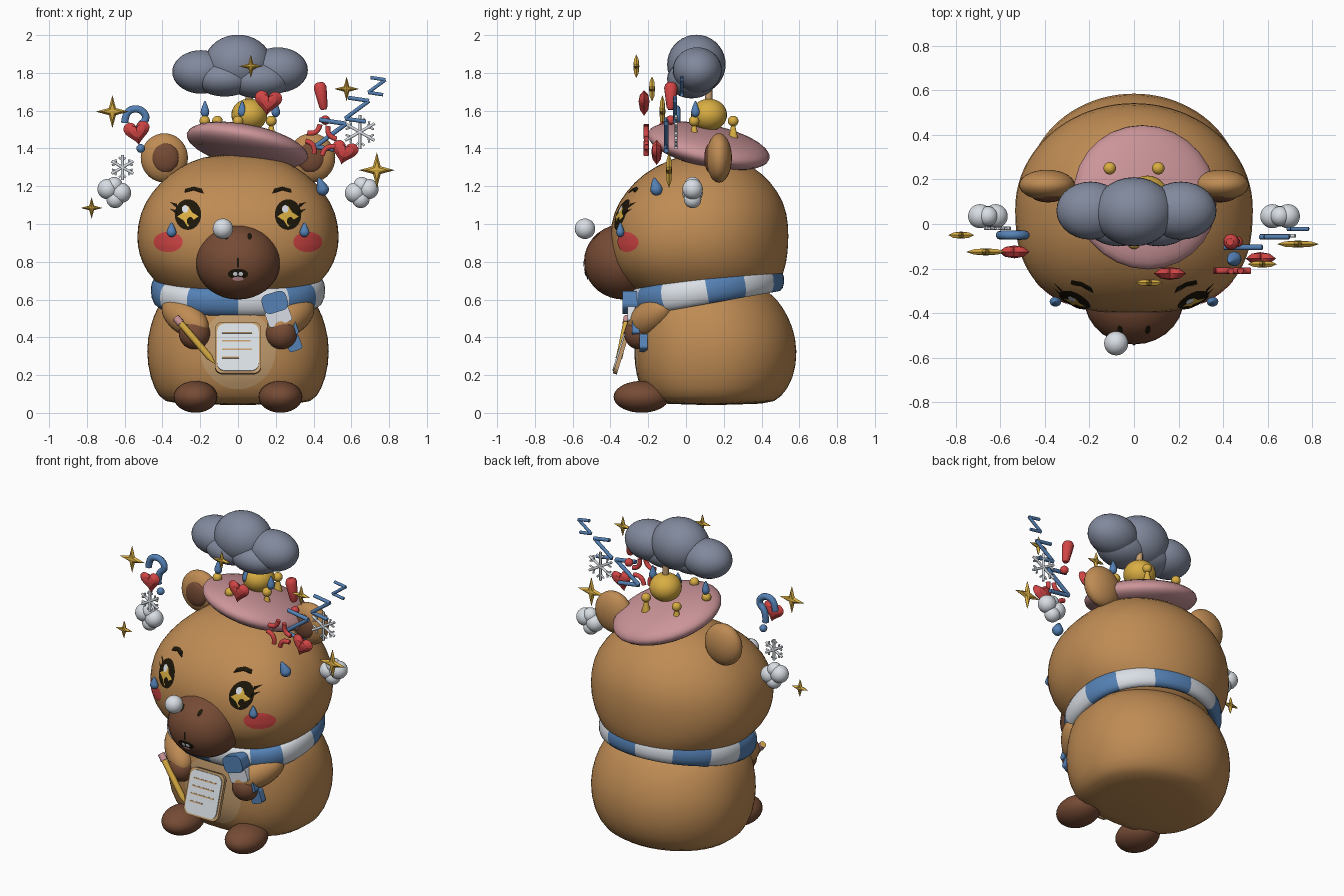
import bpy, bmesh
from math import sin, cos, pi, radians
from mathutils import Matrix, Vector, Euler
from mathutils.bvhtree import BVHTree

if "Cube" in bpy.data.objects:
    bpy.data.objects.remove(bpy.data.objects["Cube"])


def material(name, *rgb):
    m = bpy.data.materials.new(name)
    m.use_nodes = True
    m.diffuse_color = (*rgb, 1)
    m.node_tree.nodes["Principled BSDF"].inputs["Base Color"].default_value = (*rgb, 1)
    return m


FUR = material("fur brown", .52, .26, .088)
DARK = material("dark brown", .18, .07, .035)
BLUE = material("blue", .09, .22, .46)
WHITE = material("white", .69, .73, .78)
PINK = material("pink", .60, .30, .32)
GREY = material("storm grey", .22, .25, .335)
GOLD = material("gold", .69, .42, .055)
RED = material("red", .65, .06, .06)
BLACK = material("near black", .012, .008, .003)
TAN = material("tan", .55, .34, .16)


def finish(bm, name, *mats, smooth=True):
    bmesh.ops.recalc_face_normals(bm, faces=bm.faces)
    for f in bm.faces:
        f.smooth = smooth
    me = bpy.data.meshes.new(name)
    bm.to_mesh(me)
    bm.free()
    for m in mats:
        me.materials.append(m)
    ob = bpy.data.objects.new(name, me)
    bpy.context.collection.objects.link(ob)
    return ob


def ball(name, c, r, mat, rot=(0, 0, 0), drop=False):
    r = (r, r, r) if isinstance(r, (int, float)) else r
    bm = bmesh.new()
    bmesh.ops.create_uvsphere(bm, u_segments=28, v_segments=18, radius=1)
    if drop:  # draw the upper half out to a point
        for v in bm.verts:
            if v.co.z > 0:
                v.co.x *= 1 - .55 * v.co.z
                v.co.y *= 1 - .55 * v.co.z
                v.co.z *= 1.9
    rot = rot if hasattr(rot, "to_matrix") else Euler(rot)
    bm.transform(Matrix.LocRotScale(Vector(c), rot, Vector(r)))
    return finish(bm, name, mat)


def plump(t, rx, ry):
    """Point on an ellipse whose front half is a little squarer."""
    c, s = cos(t), sin(t)
    p = .77 if s < 0 else 1
    return rx * abs(c) ** p * (1 if c > 0 else -1), ry * abs(s) ** p * (1 if s > 0 else -1)


def loft(name, rings, mat, n=40):
    """Stack of rounded outlines (z, y centre, x radius, y radius)."""
    bm = bmesh.new()
    rows = []
    for z, yc, rx, ry in rings:
        xy = [plump(2 * pi * i / n, rx, ry) for i in range(n)]
        rows.append([bm.verts.new((x, yc + y, z)) for x, y in xy])
    for a, b in zip(rows, rows[1:]):
        for i in range(n):
            bm.faces.new((a[i], a[(i + 1) % n], b[(i + 1) % n], b[i]))
    bm.faces.new(rows[0])
    bm.faces.new(rows[-1])
    ob = finish(bm, name, mat)
    ob.modifiers.new("smooth", "SUBSURF").levels = 1
    return ob


def tube(name, pts, r, mat, radii=None, smooth_path=False):
    cu = bpy.data.curves.new(name, "CURVE")
    cu.dimensions = "3D"
    cu.bevel_depth, cu.bevel_resolution, cu.use_fill_caps = r, 3, True
    sp = cu.splines.new("NURBS" if smooth_path else "POLY")
    sp.points.add(len(pts) - 1)
    for i, p in enumerate(pts):
        sp.points[i].co = (*p, 1)
        sp.points[i].radius = radii[i] if radii else 1
    if smooth_path:
        sp.use_endpoint_u, sp.order_u = True, 3
    cu.materials.append(mat)
    ob = bpy.data.objects.new(name, cu)
    bpy.context.collection.objects.link(ob)


def box(name, size, matrix, mat, bevel=0):
    bm = bmesh.new()
    bmesh.ops.create_cube(bm, size=1)
    bm.transform(Matrix.Diagonal((*size, 1)))
    if bevel:  # round the corners seen from the front
        edges = [e for e in bm.edges if abs((e.verts[0].co - e.verts[1].co).y) > size[1] * .5]
        bmesh.ops.bevel(bm, geom=edges, offset=bevel, segments=5, profile=.5, affect="EDGES")
    bm.transform(matrix)
    return finish(bm, name, mat, smooth=False)


# Flat outlines, given as (x, z)
def oval(rx, rz, n=28):
    return [(rx * cos(2 * pi * i / n), rz * sin(2 * pi * i / n)) for i in range(n)]


def star(r, inner=.3):
    return [(k * cos(i * pi / 4), k * sin(i * pi / 4)) for i in range(8) for k in [inner * r if i % 2 else r]]


def heart(r, n=28):
    ts = [2 * pi * i / n for i in range(n)]
    return [(r * sin(t) ** 3, r * (13 * cos(t) - 5 * cos(2 * t) - 2 * cos(3 * t) - cos(4 * t)) / 16) for t in ts]


def puffy(name, outline, c, depth, mat, tilt=0):
    bm = bmesh.new()
    rim = [bm.verts.new((x, 0, z)) for x, z in outline]
    for y in (-depth, depth):
        tip = bm.verts.new((0, y, 0))
        mid = [bm.verts.new((x * .6, y * .75, z * .6)) for x, z in outline]
        for i in range(len(rim)):
            bm.faces.new((rim[i], rim[i - 1], mid[i - 1], mid[i]))
            bm.faces.new((mid[i], mid[i - 1], tip))
    bm.transform(Matrix.Translation(c) @ Matrix.Rotation(tilt, 4, "Y"))
    return finish(bm, name, mat, smooth=False)


def decal(name, tree, outline, cx, cz, mat, lift=.004, rings=5):
    """Thin painted patch laid on the front of a surface."""
    def hit(x, z):
        p = tree.ray_cast(Vector((x, -3, z)), Vector((0, 1, 0)))[0]
        return Vector((x, (p.y if p else -.2) - lift, z))
    bm = bmesh.new()
    mid = bm.verts.new(hit(cx, cz))
    prev = None
    for k in range(1, rings + 1):
        row = [bm.verts.new(hit(cx + x * k / rings, cz + z * k / rings)) for x, z in outline]
        for i in range(len(row)):
            bm.faces.new((mid, row[i - 1], row[i]) if k == 1 else (prev[i - 1], row[i - 1], row[i], prev[i]))
        prev = row
    ob = finish(bm, name, mat)
    if sum(p.normal.y for p in ob.data.polygons) > 0:
        ob.data.flip_normals()


# Body and head
body = loft("body", [(.04, .14, .36, .3), (.08, .15, .42, .355), (.18, .155, .467, .418), (.33, .16, .49, .434),
                     (.46, .15, .467, .417), (.56, .13, .43, .385), (.64, .12, .37, .33), (.69, .12, .25, .22)], FUR)
head = loft("head", [(.57, .1, .27, .25), (.64, .1, .39, .37), (.75, .075, .49, .45), (.84, .07, .526, .469),
                     (.93, .07, .54, .476), (1.06, .075, .522, .464), (1.17, .085, .46, .407),
                     (1.27, .09, .36, .315), (1.335, .1, .25, .2), (1.37, .1, .12, .1)], FUR)
muzzle = ball("muzzle", (0, -.33, .8), (.225, .21, .2), DARK)
deps = bpy.context.evaluated_depsgraph_get()
on_body, on_head, on_muzzle = (BVHTree.FromObject(o, deps) for o in (body, head, muzzle))
decal("belly_patch", on_body, oval(.2, .21), 0, .335, TAN, rings=8)

# Face, ears and limbs
for s, side in ((1, "left"), (-1, "right")):
    decal(side + "_cheek", on_head, oval(.077, .054), s * .37, .905, RED)
    decal(side + "_eye", on_head, oval(.07, .081), s * .265, 1.05, BLACK)
    for dz in (0, .035):
        lash = [(0, .012), (s * .04, .022), (0, -.012)]
        decal(side + "_lash", on_head, lash, s * .322, 1.06 + dz, BLACK)
    decal(side + "_iris", on_head, star(.057, .55), s * .265, 1.04, GOLD, .007)
    decal(side + "_pupil", on_head, oval(.018, .022), s * .265 + .012, 1.015, BLACK, .009)
    decal(side + "_glint", on_head, oval(.017, .02), s * .265 - .015, 1.08, WHITE, .0095)
    brow = [(s * x, z) for x, z in ((-.055, -.017), (-.043, .01), (0, .02), (.045, .008), (.05, -.012), (0, .001))]
    decal(side + "_brow", on_head, brow, s * .235, 1.178, BLACK)
    decal(side + "_nostril", on_muzzle, oval(.012, .018), s * .062, .935, BLACK)
    ball(side + "_tear", (s * .352, -.348, .958), (.026, .022, .027), BLUE, drop=True)
    ball(side + "_ear", (s * .39, .175, 1.35), (.125, .068, .13), FUR)
    ball(side + "_inner_ear", (s * .385, .127, 1.35), (.073, .03, .078), DARK)
    a, b = Vector((s * .37, -.1, .57)), Vector((s * .19, -.28, .44))
    ball(side + "_arm", (a + b) / 2, (.088, .088, .165), FUR, (b - a).to_track_quat("Z", "Y"))
    ball(side + "_hand", (s * .23, -.252, .42), (.083, .075, .083), DARK)
    ball(side + "_foot", (s * .225, -.235, .085), (.116, .148, .084), DARK)
decal("mouth_line", on_muzzle, [(-.005, -.025), (.005, -.025), (.005, .025), (-.005, .025)], 0, .795, BLACK)
decal("mouth", on_muzzle, oval(.054, .028), 0, .735, BLACK)
for s in (-1, 1):
    decal("tooth", on_muzzle, oval(.012, .011), s * .015, .735, WHITE, .007)
decal("tongue", on_muzzle, oval(.03, .011), 0, .71, PINK, .007)
ball("nose_bubble", (-.08, -.535, .975), .054, WHITE)

# Striped scarf
bm = bmesh.new()
N, K = 72, 14
rows = []
for i in range(N):
    row = []
    for j in range(K):
        u = 2 * pi * j / K
        w = .042 * cos(u)
        row.append(bm.verts.new((*plump(2 * pi * i / N, .42 + w, .372 + w), .074 * sin(u))))
    rows.append(row)
for i in range(N):
    for j in range(K):
        a, b = rows[i], rows[(i + 1) % N]
        f = bm.faces.new((a[j], b[j], b[(j + 1) % K], a[(j + 1) % K]))
        f.material_index = i * 12 // N % 2
bm.transform(Matrix.Translation((0, .11, .65)) @ Matrix.Rotation(.175, 4, "X"))
finish(bm, "scarf", BLUE, WHITE)
box("scarf_knot", (.135, .09, .105), Matrix.Translation((.195, -.29, .585)) @ Matrix.Rotation(-.3, 4, "Y"), BLUE, .035)
for z, x, y, m in ((.51, .215, -.29, WHITE), (.44, .25, -.265, BLUE), (.37, .295, -.225, BLUE)):
    box("scarf_tail", (.075 if z < .4 else .13, .04, .085),
        Matrix.Translation((x, y, z)) @ Matrix.Rotation(-.35, 4, "Y"), m, .015)

# Notepad and pencil
pad = Matrix.Translation((0, -.335, .343)) @ Matrix.Rotation(-.3, 4, "X")
box("notepad_back", (.245, .022, .285), pad, TAN, .04)
box("notepad_page", (.22, .012, .26), pad @ Matrix.Translation((0, -.012, 0)), WHITE, .04)
for i, w in enumerate((.16, .15, .16, .09)):
    box("notepad_line", (w, .006, .008), pad @ Matrix.Translation((w / 2 - .085, -.018, .08 - .046 * i)), TAN)
a, b = Vector((-.33, -.31, .505)), Vector((-.12, -.36, .26))
tube("pencil", [a, a.lerp(b, .85), b], .018, GOLD, (1, 1, .1))
tube("pencil_eraser", [a, a.lerp(b, .13)], .021, PINK)

# Beret, crown prongs and lamp bulb
ball("beret", (.05, .12, 1.413), (.328, .33, .095), PINK, (-.2, .2, 0))
for k in range(5):
    t = radians(54 + 72 * k)
    x, y = .185 * cos(t), .1 + .185 * sin(t)
    tube("crown_prong", [(x, y, 1.42), (x, y, 1.54)], .035, GOLD, (1, .2))
    ball("crown_ball", (x, y, 1.545), .028, GOLD)
ball("bulb", (.06, .122, 1.578), (.095, .095, .085), GOLD)
tube("bulb_base", [(.06, .12, 1.64), (.06, .12, 1.72)], .02, TAN)

# Rain cloud
for x, y, z, r in ((0, .055, 1.845, (.18, .155, .157)), (-.195, .06, 1.805, (.153, .13, .115)),
                   (.21, .06, 1.815, (.16, .13, .12)), (-.07, .03, 1.77, (.16, .13, .095)),
                   (.11, .03, 1.765, (.17, .13, .1))):
    ball("cloud_lobe", (x, y, z), r, GREY)
for x in (-.175, .022, .2):
    ball("raindrop", (x, .05, 1.595), (.023, .023, .03), BLUE, drop=True)
ball("sweat_drop", (.448, -.157, 1.185), (.033, .033, .035), BLUE, (.2, -.35, 0), drop=True)

# Floating stars and hearts
for x, y, z, r in ((-.665, -.125, 1.595, .088), (-.775, -.05, 1.085, .058), (.735, -.09, 1.285, .095),
                   (.575, -.18, 1.715, .066), (.068, -.263, 1.835, .062)):
    puffy("sparkle", star(r), (x, y, z), .016, GOLD)
for x, y, z, r, tilt in ((-.535, -.125, 1.49, .07, -.15), (.16, -.222, 1.65, .073, .1), (.565, -.155, 1.385, .07, .25)):
    puffy("heart", heart(r), (x, y, z), .029, RED, tilt)

# Puffs and snowflakes
for s in (-1, 1):
    for x, z, r in ((.69, 1.185, .054), (.62, 1.165, .054), (.65, 1.13, .046), (.655, 1.205, .044)):
        ball("puff", (s * x, .035, z), r, WHITE)
for x, y, z, r in ((-.612, -.02, 1.3, .066), (.645, -.053, 1.487, .09)):
    c = Vector((x, y, z))
    for k in range(6):
        spoke = lambda d, t: c + Vector((cos(t), 0, sin(t))) * d * r
        t = pi / 6 + k * pi / 3
        tube("snowflake_arm", [c, spoke(1, t)], .008, WHITE)
        tube("snowflake_branch", [spoke(.85, t - .32), spoke(.55, t), spoke(.85, t + .32)], .006, WHITE)

# Exclamation mark, question mark, sleep marks and anger mark
a, b = Vector((.43, -.08, 1.75)), Vector((.455, -.08, 1.605))
tube("exclamation_bar", [a.lerp(b, t) for t in (0, .06, .2, .9, 1)], .036, RED, (.45, .8, 1, .65, .4))
ball("exclamation_dot", (.462, -.08, 1.55), .025, RED)
hook = ((-.6, 1.535), (-.595, 1.6), (-.52, 1.615), (-.475, 1.56), (-.535, 1.51), (-.53, 1.445))
tube("question_hook", [(x, -.05, z) for x, z in hook], .02, BLUE, smooth_path=True)
ball("question_dot", (-.515, -.05, 1.4), .023, BLUE)
for x, y, z, w in ((.735, -.022, 1.73, .04), (.63, -.058, 1.605, .056), (.49, -.105, 1.47, .072)):
    tilt = Matrix.Rotation(.15, 3, "Y")
    corners = [Vector((x, y, z)) + tilt @ Vector((i * w, 0, k * w)) for i, k in ((-1, 1), (1, 1), (-1, -1), (1, -1))]
    for a, b in zip(corners, corners[1:]):
        tube("sleep_stroke", [a, b], .006 + w * .09, BLUE)
for k in range(4):
    turn = Matrix.Rotation(.2 + k * pi / 2, 3, "Y")
    tube("anger_stroke", [Vector((.44, -.21, 1.445)) + turn @ Vector((i, 0, j)) for i, j in
                          ((.022, .08), (.022, .022), (.08, .022))], .014, RED, smooth_path=True)
